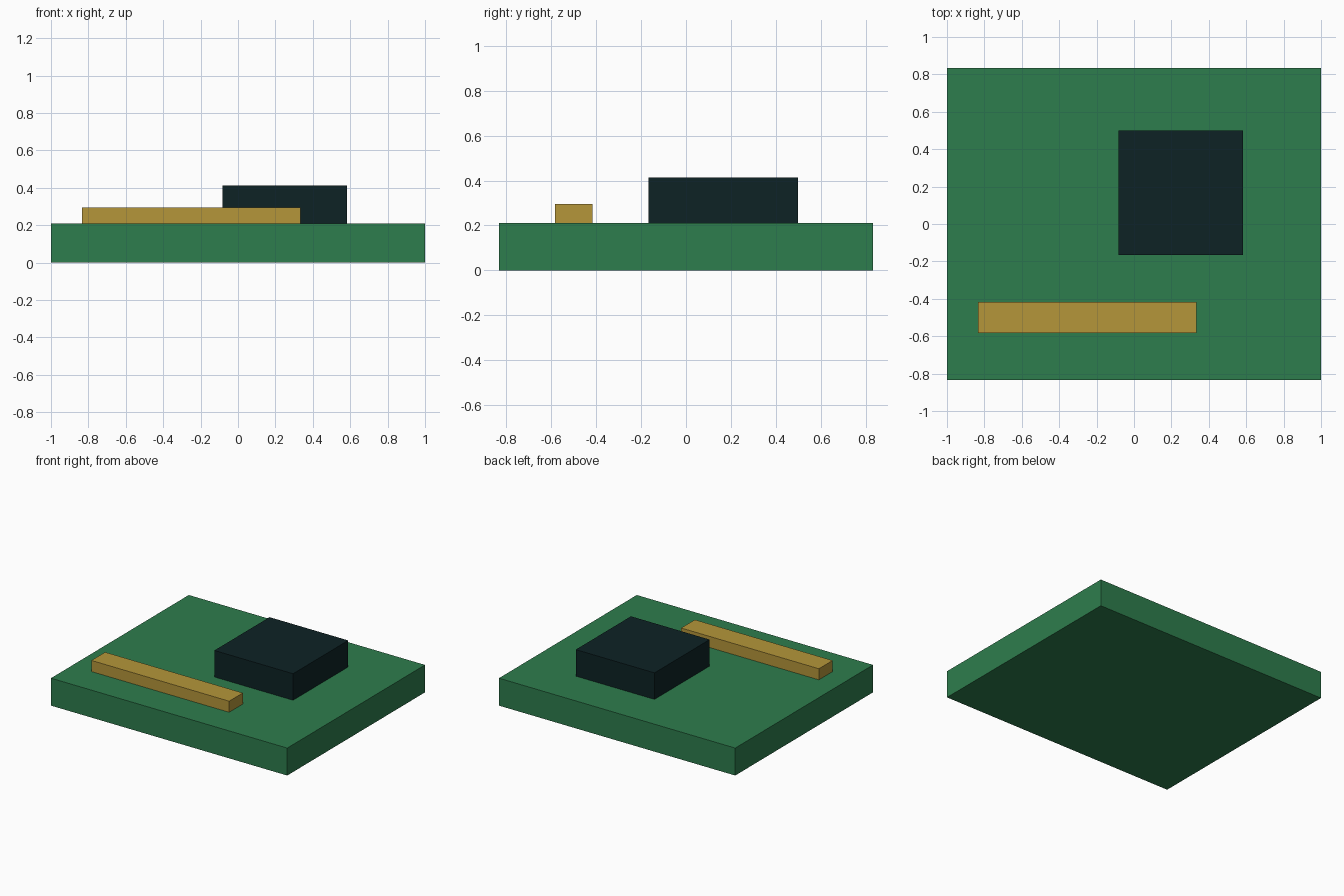
import bpy

cube = bpy.data.objects.get("Cube")
if cube:
    bpy.data.objects.remove(cube, do_unlink=True)


def make_material(name, rgb):
    mat = bpy.data.materials.new(name)
    mat.use_nodes = True
    color = (*rgb, 1.0)
    mat.diffuse_color = color
    bsdf = next(n for n in mat.node_tree.nodes if n.type == 'BSDF_PRINCIPLED')
    bsdf.inputs["Base Color"].default_value = color
    return mat


def box(name, low, high, mat):
    """Flat-shaded box between two opposite corners."""
    center = [(a + b) / 2 for a, b in zip(low, high)]
    bpy.ops.mesh.primitive_cube_add(size=1, location=center)
    obj = bpy.context.object
    obj.name = name
    obj.scale = [b - a for a, b in zip(low, high)]
    bpy.ops.object.transform_apply(location=False, rotation=False, scale=True)
    obj.data.materials.append(mat)
    return obj


green = make_material("board green", (0.027, 0.205, 0.074))
black = make_material("chip black", (0.004, 0.016, 0.018))
gold = make_material("connector gold", (0.462, 0.305, 0.042))

board_top = 0.21

# Base slab
box("circuit_board", (-1, -0.833, 0), (1, 0.833, board_top), green)
# Square block on the board
box("chip", (-0.083, -0.167, board_top), (0.583, 0.5, 0.413), black)
# Long strip along the front
box("connector_strip", (-0.833, -0.583, board_top), (0.333, -0.417, 0.295), gold)
